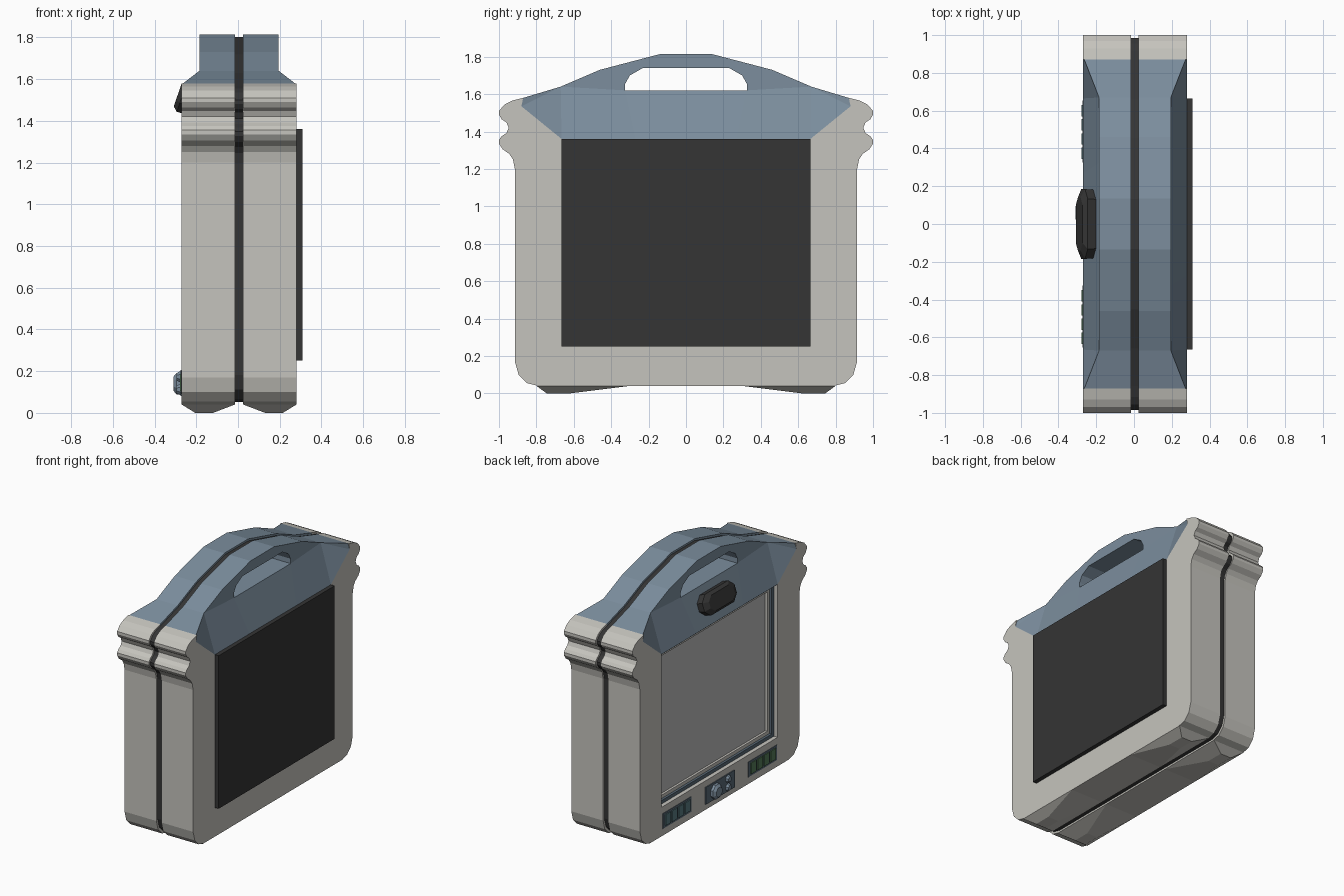
import bpy, bmesh, math
from mathutils import Matrix

if "Cube" in bpy.data.objects:
    bpy.data.objects.remove(bpy.data.objects["Cube"])

CX, INNER, OUTER, SLIM = 0.005, 0.02, 0.275, 0.19   # seam centre and half depths


def material(name, rgb):
    m = bpy.data.materials.new(name)
    m.diffuse_color = (*rgb, 1)
    m.use_nodes = True
    m.node_tree.nodes["Principled BSDF"].inputs["Base Color"].default_value = m.diffuse_color
    return m


CREAM = material("cream_plastic", (0.56, 0.55, 0.51))
BLUE = material("slate_blue", (0.20, 0.27, 0.34))
DARK = material("black_rubber", (0.035, 0.035, 0.035))
GLASS = material("grey_glass", (0.50, 0.50, 0.50))
STEEL = material("dark_slate", (0.10, 0.14, 0.18))
TEAL = material("teal_button", (0.10, 0.20, 0.22))
GREEN = material("green_button", (0.09, 0.20, 0.10))


def finish(bm, name, mat):
    bmesh.ops.recalc_face_normals(bm, faces=bm.faces[:])
    me = bpy.data.meshes.new(name)
    bm.to_mesh(me)
    bm.free()
    me.materials.append(mat)
    ob = bpy.data.objects.new(name, me)
    bpy.context.collection.objects.link(ob)
    return ob


def loft(name, rings, mat, matrix=None):
    """Skin a list of equal-length point rings and cap both ends."""
    bm = bmesh.new()
    vs = [[bm.verts.new(p) for p in r] for r in rings]
    n = len(vs[0])
    for a, b in zip(vs, vs[1:]):
        for i in range(n):
            bm.faces.new((a[i], a[(i + 1) % n], b[(i + 1) % n], b[i]))
    bm.faces.new(vs[0])
    bm.faces.new(vs[-1])
    if matrix:
        bm.transform(matrix)
    return finish(bm, name, mat)


def prism(name, pts, x0, x1, mat):
    return loft(name, [[(x, y, z) for y, z in pts] for x in (x0, x1)], mat)


def box(name, x0, x1, y0, y1, z0, z1, mat):
    return prism(name, [(y0, z0), (y1, z0), (y1, z1), (y0, z1)], x0, x1, mat)


def mirror(pts):
    return [(-y, z) for y, z in reversed(pts)]


# Half outline of the case side with its two grip ridges
side = [(0.79, 0.04), (0.85, 0.055), (0.895, 0.10), (0.915, 0.17), (0.915, 1.20),
        (0.925, 1.25), (0.945, 1.28), (0.98, 1.305), (1.0, 1.335), (1.0, 1.355),
        (0.985, 1.375), (0.96, 1.392), (0.948, 1.42), (0.96, 1.448), (0.985, 1.465),
        (1.0, 1.49), (1.0, 1.51), (0.97, 1.545), (0.93, 1.565), (0.87, 1.58)]
arch = [(0.67, 1.64), (0.46, 1.73), (0.135, 1.815)]
hole = [(0.23, 1.74), (0.30, 1.70), (0.325, 1.655), (0.325, 1.62)]
rim = [(0.88, 1.535), (0.665, 1.36), (0.665, 0.25)]

# Two U-shaped case halves around the screen opening
U = side + rim + mirror(side + rim)
for s, tag in ((-1, "screen"), (1, "rear")):
    prism(f"case_{tag}_half", U, CX + s * INNER, CX + s * OUTER, CREAM)

# Dark seam core between the halves, with the handle hole left open
edge = [(y * 0.985, 0.9 + (z - 0.9) * 0.985) for y, z in [(0, 0.04)] + side + arch + [(0, 1.815)]]
core = edge + [(0, 1.75), (0.235, 1.75), (0.31, 1.705), (0.335, 1.66), (0.335, 1.61), (0, 1.61)]
prism("seam_core_left", core, CX - 0.022, CX + 0.022, DARK)
prism("seam_core_right", mirror(core), CX - 0.022, CX + 0.022, DARK)


# Blue handle halves: wide at the case, slim around the grip
def handle(name, s):
    P = {"A": (0.88, 1.535, OUTER), "B": (0.87, 1.58, 0.268), "F": (0.665, 1.36, OUTER),
         "G": (0.27, 1.36, OUTER)}
    P.update({k: (*p, SLIM) for k, p in zip("CDE", arch)})
    P.update({k: (*p, SLIM) for k, p in zip("1234", hole)})
    bm = bmesh.new()
    V = {(k, m): bm.verts.new((CX + s * d, m * y, z))
         for k, (y, z, d) in P.items() for m in (1, -1)}
    for m in (1, -1):
        for f in ("E12D", "D23C", "C34", "C4GF", "CFA", "CAB"):
            bm.faces.new([V[k, m] for k in f])
    for a, b in ("E1", "4G"):
        bm.faces.new([V[a, 1], V[a, -1], V[b, -1], V[b, 1]])
    bmesh.ops.recalc_face_normals(bm, faces=bm.faces[:])
    front = bm.faces[:]
    ext = bmesh.ops.extrude_face_region(bm, geom=front, use_keep_orig=True)
    for v in ext["geom"]:
        if isinstance(v, bmesh.types.BMVert):
            v.co.x = CX + s * INNER
    finish(bm, name, BLUE)


handle("handle_screen_half", -1)
handle("handle_rear_half", 1)

# Rear panel
box("rear_panel", 0.03, 0.31, -0.665, 0.665, 0.25, 1.36, DARK)


# Screen with stepped surround
def frame(name, inset, t, x0, mat):
    y, z0, z1 = 0.665 - inset, 0.25 + inset, 1.36 - inset
    box(name + "_bottom", x0, -0.02, -y, y, z0, z0 + t, mat)
    box(name + "_top", x0, -0.02, -y, y, z1 - t, z1, mat)
    box(name + "_left", x0, -0.02, y - t, y, z0 + t, z1 - t, mat)
    box(name + "_right", x0, -0.02, -y, t - y, z0 + t, z1 - t, mat)


frame("outer_surround", 0, 0.025, -0.24, STEEL)
frame("inner_surround", 0.025, 0.025, -0.222, CREAM)
box("screen", -0.205, -0.02, -0.615, 0.615, 0.30, 1.31, GLASS)

# Feet: tapered wedges under each half
for s in (-1, 1):
    for m in (-1, 1):
        top = [(CX + s * d, m * y, 0.04) for d, y in
               ((INNER, 0.30), (OUTER, 0.30), (OUTER, 0.80), (INNER, 0.80))]
        low = [(CX + s * d, m * y, 0) for d, y in
               ((0.125, 0.62), (0.21, 0.62), (0.21, 0.745), (0.125, 0.745))]
        loft("foot", [top, low], CREAM)

# Button strips on both sides of the controls
for y0, mat, tag in ((0.325, TEAL, "left"), (-0.655, GREEN, "right")):
    box(f"{tag}_button_plate", -0.273, -0.26, y0, y0 + 0.33, 0.09, 0.20, STEEL)
    for i in range(4):
        y = y0 + 0.02 + i * 0.075
        box(f"{tag}_button", -0.279, -0.26, y, y + 0.06, 0.105, 0.185, mat)


# Control plate with an eight-sided dial and two small knobs
def knob(name, y, z, r, x):
    def ring(px, rad):
        return [(px, y + rad * math.cos(math.tau * (i + .5) / 8),
                 z + rad * math.sin(math.tau * (i + .5) / 8)) for i in range(8)]
    loft(name, [ring(-0.265, r), ring(x + 0.015, r), ring(x, r * 0.65)], BLUE)


box("control_plate", -0.276, -0.26, -0.165, 0.165, 0.08, 0.205, STEEL)
knob("dial", 0.06, 0.14, 0.055, -0.31)
knob("upper_knob", -0.085, 0.173, 0.028, -0.295)
knob("lower_knob", -0.085, 0.112, 0.028, -0.295)

# Bevelled latch lying on the sloped shoulder
def plate(h, a, b, c):
    return [(-h, p * a if i else p * b, q * c if i else 0) for p, q, i in
            ((1, 0, 0), (1, 1, 1), (-1, 1, 1), (-1, 0, 0), (-1, -1, 1), (1, -1, 1))]


def latch_ring(h, w, t):
    pts = [(w, -t * .4), (w, t * .4), (w * .72, t), (-w * .72, t),
           (-w, t * .4), (-w, -t * .4), (-w * .72, -t), (w * .72, -t)]
    return [(-h, y, z) for y, z in pts]


tilt = Matrix.Translation((-0.222, 0, 1.498)) @ Matrix.Rotation(math.radians(19), 4, 'Y')
loft("latch", [latch_ring(-0.01, 0.18, 0.072), latch_ring(0.05, 0.185, 0.075),
               latch_ring(0.072, 0.14, 0.055)], DARK, tilt)
